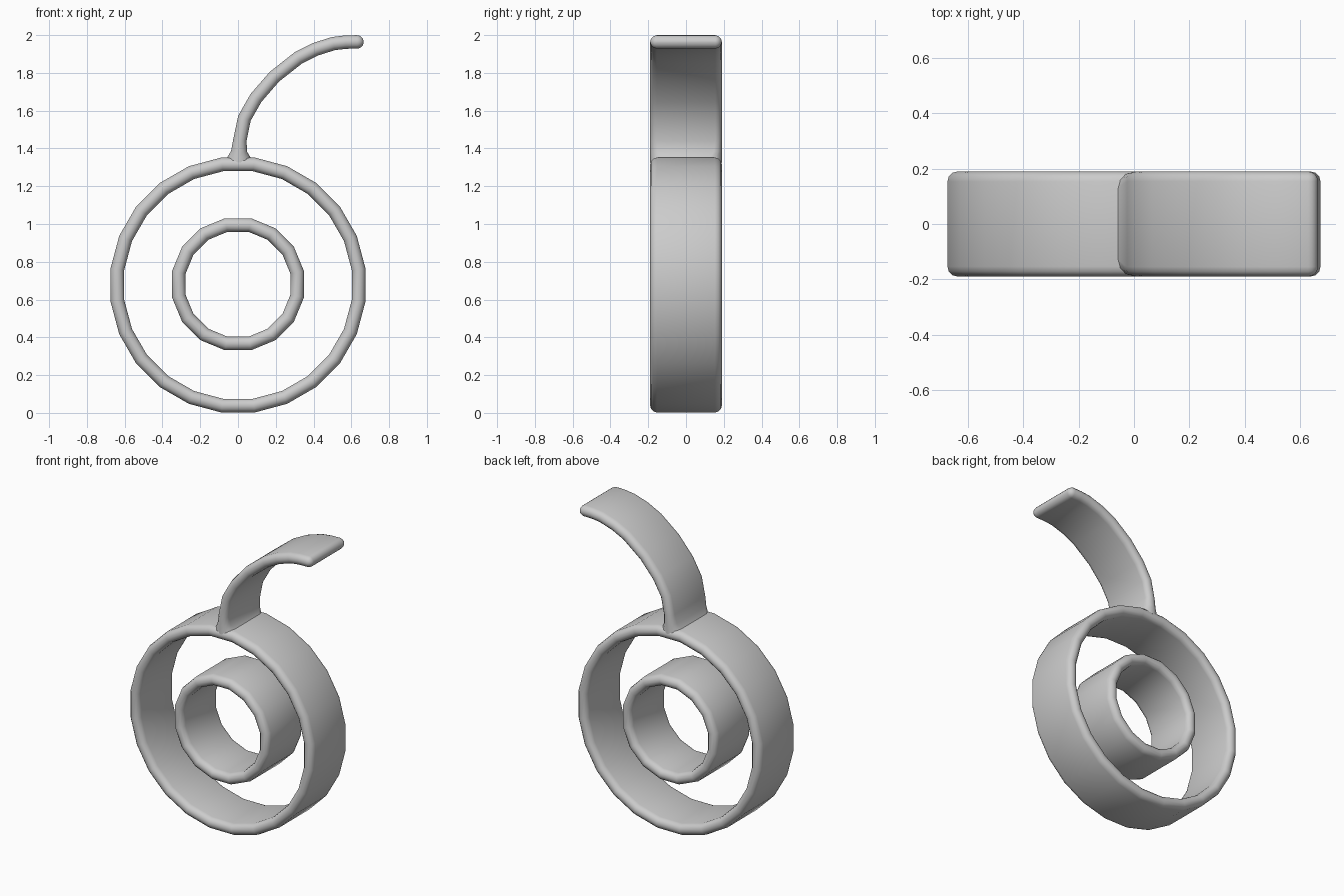
import bpy, bmesh, math
from mathutils import Vector

cube = bpy.data.objects.get("Cube")
if cube:
    bpy.data.objects.remove(cube, do_unlink=True)

HALF_DEPTH = 0.19
THICK = 0.073

grey = bpy.data.materials.new("plain grey")
grey.use_nodes = True
colour = (0.6, 0.6, 0.6, 1)
grey.diffuse_color = colour
grey.node_tree.nodes["Principled BSDF"].inputs["Base Color"].default_value = colour


def strap_section(thick, half_depth, steps=6):
    """Flat strap section with round edges, as (across, depth) pairs."""
    r = thick / 2
    pts = []
    for side in (1, -1):
        for i in range(steps + 1):
            a = math.pi * i / steps
            pts.append((side * r * math.cos(a), side * (half_depth - r + r * math.sin(a))))
    return pts


def sweep(name, stations, closed):
    """Sweep the strap along (x, z, thickness, half depth) stations."""
    bm = bmesh.new()
    count = len(stations)
    loops = []
    for i, (x, z, thick, half) in enumerate(stations):
        a = stations[i - 1] if closed or i else stations[0]
        b = stations[(i + 1) % count] if closed or i < count - 1 else stations[i]
        along = Vector((b[0] - a[0], b[1] - a[1])).normalized()
        loops.append([bm.verts.new((x + along.y * n, d, z - along.x * n))
                      for n, d in strap_section(thick, half)])
    for i in range(count if closed else count - 1):
        p, q = loops[i], loops[(i + 1) % count]
        for j in range(len(p)):
            k = (j + 1) % len(p)
            bm.faces.new((p[j], p[k], q[k], q[j]))
    if not closed:
        bm.faces.new(loops[0])
        bm.faces.new(loops[-1])
    bmesh.ops.recalc_face_normals(bm, faces=bm.faces)
    mesh = bpy.data.meshes.new(name)
    bm.to_mesh(mesh)
    bm.free()
    mesh.materials.append(grey)
    obj = bpy.data.objects.new(name, mesh)
    bpy.context.collection.objects.link(obj)
    bpy.ops.object.select_all(action='DESELECT')
    obj.select_set(True)
    bpy.context.view_layer.objects.active = obj
    bpy.ops.object.shade_smooth_by_angle(angle=math.radians(40))
    return obj


def ring(name, radius, centre_z, sides):
    """Ring with flats at the sides, top and bottom."""
    mid = (radius - THICK / 2) / math.cos(math.pi / sides)
    angles = [2 * math.pi * (i + 0.5) / sides for i in range(sides)]
    sweep(name, [(mid * math.cos(a), centre_z + mid * math.sin(a), THICK, HALF_DEPTH)
                 for a in angles], True)


ring("outer_ring", 0.675, 0.677, 24)
ring("inner_ring", 0.35, 0.681, 16)

# Curved stem: flared foot, arc, rounded tip
foot = [(0.005, 1.325, 0.16), (0.005, 1.355, 0.12), (0.006, 1.385, 0.085)]
arc = [(0.01, 1.444), (0.034, 1.56), (0.095, 1.667), (0.193, 1.78),
       (0.32, 1.88), (0.41, 1.925), (0.505, 1.955), (0.57, 1.963), (0.63, 1.964)]
stem = [(x, z, t, HALF_DEPTH) for x, z, t in foot]
stem += [(x, z, THICK - 0.002, HALF_DEPTH) for x, z in arc]
tip_x, tip_z = arc[-1]
r = THICK / 2 - 0.001
for i in range(1, 5):
    a = math.pi / 2 * i / 4.3
    stem.append((tip_x + r * math.sin(a), tip_z, 2 * r * math.cos(a),
                 HALF_DEPTH - r + r * math.cos(a)))
sweep("curved_stem", stem, False)
